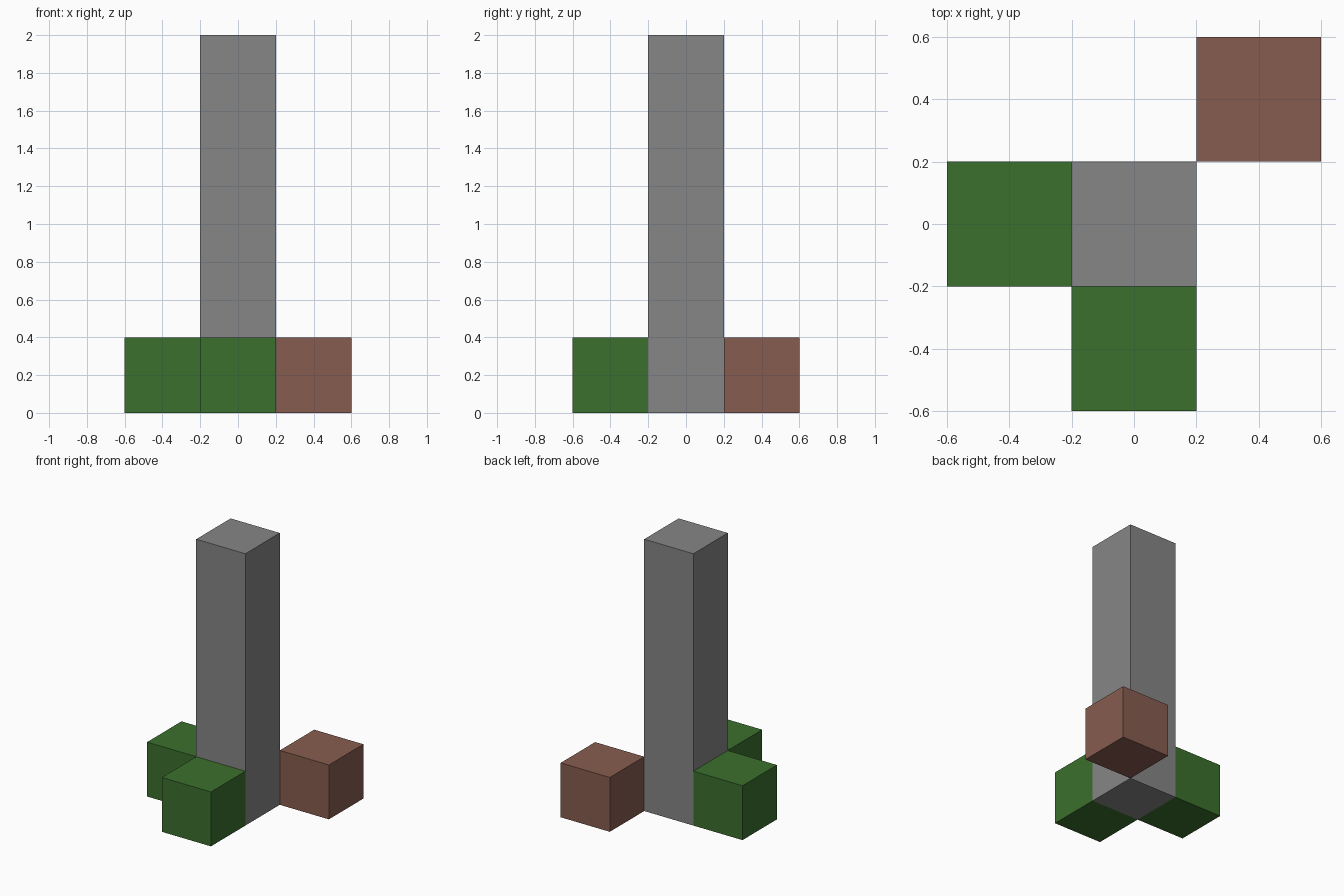
import bpy

default_cube = bpy.data.objects.get("Cube")
if default_cube:
    bpy.data.objects.remove(default_cube, do_unlink=True)


def make_material(name, rgb):
    mat = bpy.data.materials.new(name)
    mat.use_nodes = True
    color = (*rgb, 1.0)
    mat.diffuse_color = color
    bsdf = mat.node_tree.nodes["Principled BSDF"]
    bsdf.inputs["Base Color"].default_value = color
    bsdf.inputs["Roughness"].default_value = 0.9
    return mat


def add_block(name, x, y, height, mat):
    """Square block of one unit footprint standing on the ground."""
    bpy.ops.mesh.primitive_cube_add(size=1, location=(x, y, height / 2))
    block = bpy.context.object
    block.name = name
    block.scale = (UNIT, UNIT, height)
    bpy.ops.object.transform_apply(location=False, rotation=False, scale=True)
    block.data.materials.append(mat)
    return block


UNIT = 0.4
grey = make_material("stone grey", (0.239, 0.239, 0.239))
green = make_material("leaf green", (0.044, 0.162, 0.026))
brown = make_material("earth brown", (0.242, 0.107, 0.080))

# Tall central pillar
add_block("pillar", 0, 0, 5 * UNIT, grey)

# Green blocks against the pillar's right and front faces
add_block("right_bush", -UNIT, 0, UNIT, green)
add_block("front_bush", 0, -UNIT, UNIT, green)

# Brown block touching the pillar's back left corner
add_block("corner_block", UNIT, UNIT, UNIT, brown)
